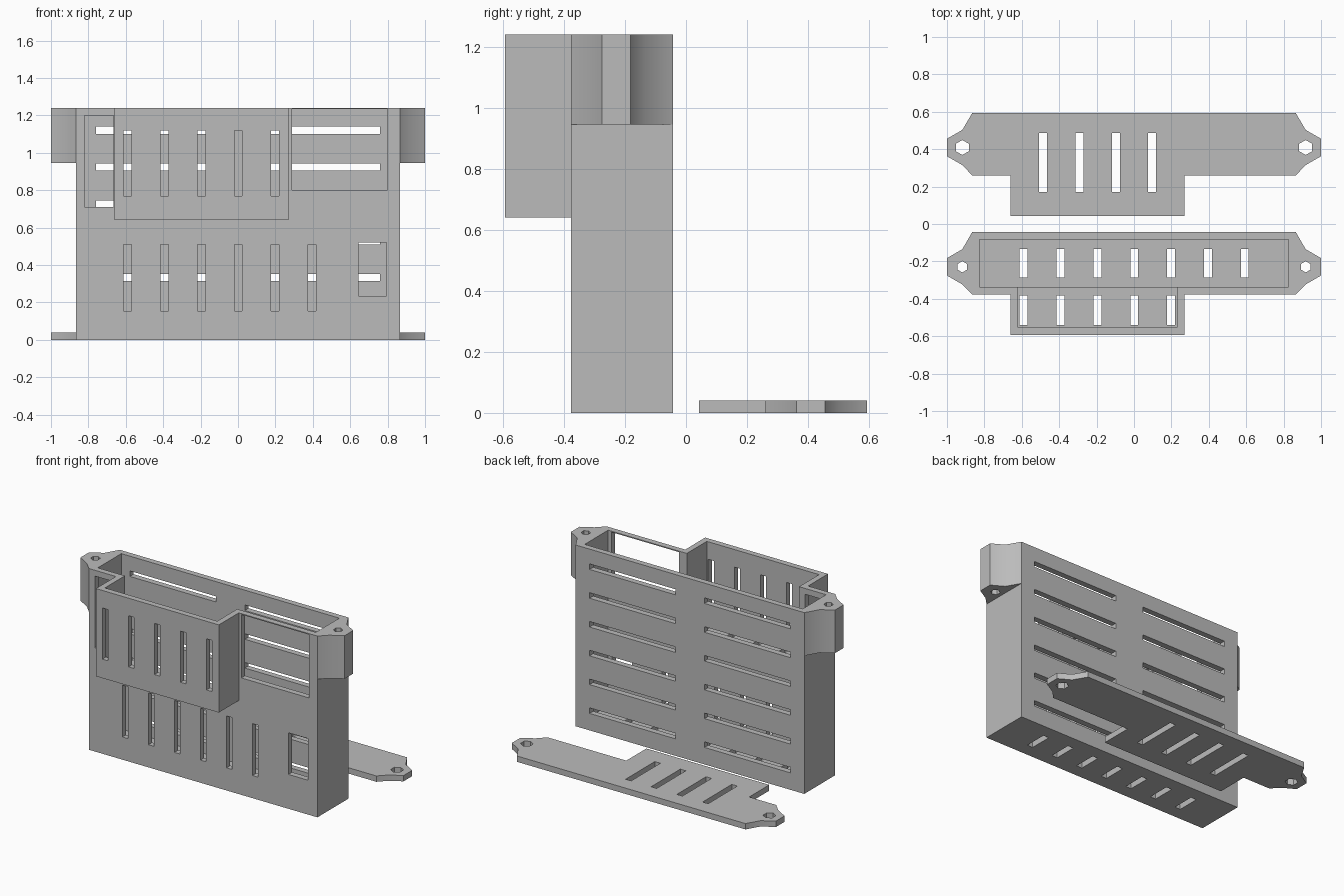
import bpy, bmesh, math

cube = bpy.data.objects.get("Cube")
if cube:
    bpy.data.objects.remove(cube, do_unlink=True)

GREY = bpy.data.materials.new("matte grey")
GREY.use_nodes = True
GREY.diffuse_color = (0.5, 0.5, 0.5, 1)
GREY.node_tree.nodes["Principled BSDF"].inputs["Base Color"].default_value = (0.5, 0.5, 0.5, 1)


def add_prism(bm, points, z0, z1):
    """Extrude a plan outline between two heights."""
    face = bm.faces.new([bm.verts.new((x, y, z0)) for x, y in points])
    top = bmesh.ops.extrude_face_region(bm, geom=[face])["geom"]
    for v in top:
        if isinstance(v, bmesh.types.BMVert):
            v.co.z = z1


def make(name, prisms):
    bm = bmesh.new()
    for points, z0, z1 in prisms:
        add_prism(bm, points, z0, z1)
    bmesh.ops.recalc_face_normals(bm, faces=bm.faces)
    mesh = bpy.data.meshes.new(name)
    bm.to_mesh(mesh)
    bm.free()
    mesh.materials.append(GREY)
    obj = bpy.data.objects.new(name, mesh)
    bpy.context.collection.objects.link(obj)
    return obj


def box(x0, x1, y0, y1, z0, z1):
    return [(x0, y0), (x1, y0), (x1, y1), (x0, y1)], z0, z1


def hexagon(cx, cy, r):
    return [(cx + r * math.sin(i * math.pi / 3), cy + r * math.cos(i * math.pi / 3)) for i in range(6)]


def cut(obj, *groups):
    """Subtract each group of prisms in turn and bake the result."""
    for prisms in groups:
        cutter = make("cutter", prisms)
        cutter.hide_render = True
        mod = obj.modifiers.new("cut", "BOOLEAN")
        mod.operation, mod.solver, mod.object = "DIFFERENCE", "EXACT", cutter
        graph = bpy.context.evaluated_depsgraph_get()
        mesh = bpy.data.meshes.new_from_object(obj.evaluated_get(graph))
        obj.modifiers.clear()
        obj.data = mesh
        bpy.data.objects.remove(cutter, do_unlink=True)


def ear_side(cy, side, r=0.094):
    """Outer four corners of a screw ear, running from +y to -y."""
    return [(side * x, y) for x, y in hexagon(EAR_X, cy, r)[:4]]


def smooth(obj):
    bpy.ops.object.select_all(action="DESELECT")
    obj.select_set(True)
    bpy.context.view_layer.objects.active = obj
    bpy.ops.object.shade_smooth_by_angle(angle=math.radians(32))


# Shared dimensions
W, H, WALL = 0.865, 1.24, 0.04
FRONT, BACK = -0.377, -0.043
BAY_L, BAY_R, BAY_FRONT, BAY_Z = -0.66, 0.27, -0.593, 0.64
EAR_X, EAR_Y, EAR_Z = 0.918, -0.229, 0.945
SLOT = 0.021
columns = [-0.59 + 0.197 * i for i in range(7)]
rows = [0.135 + 0.197 * i for i in range(6)]

# Main case: open-topped box with vents
case = make("case_body", [box(-W, W, FRONT, BACK, 0, H)])
vents = [box(x - SLOT, x + SLOT, FRONT - 0.03, -0.3, 0.155, 0.51) for x in columns[:6]]
vents += [box(x - SLOT, x + SLOT, -0.287, -0.134, -0.03, 0.08) for x in columns]
for z in rows:
    vents += [box(x, x + 0.65, -0.12, 0, z - 0.019, z + 0.019) for x in (-0.76, 0.11)]
windows = [(0.645, 0.795, 0.235, 0.52), (0.29, 0.80, 0.80, 1.233), (-0.82, -0.665, 0.71, 1.20),
           (BAY_L + WALL, BAY_R - WALL, BAY_Z + WALL, H + 0.1)]
vents += [box(x0, x1, FRONT - 0.03, -0.3, z0, z1) for x0, x1, z0, z1 in windows]
cut(case,
    [box(-W + WALL, W - WALL, FRONT + WALL, BACK - WALL, WALL, H + 0.1)],
    vents)

# Raised front bay opening into the case
bay = make("front_bay", [box(BAY_L, BAY_R, BAY_FRONT, FRONT, BAY_Z, H)])
bay_vents = []
for x in columns[:5]:
    bay_vents.append(box(x - SLOT, x + SLOT, BAY_FRONT - 0.03, -0.548, 0.77, 1.12))
    bay_vents.append(box(x - SLOT, x + SLOT, -0.54, -0.382, BAY_Z - 0.03, 0.72))
cut(bay,
    [box(BAY_L + WALL, BAY_R - WALL, BAY_FRONT + WALL, FRONT + 0.1, BAY_Z + WALL, H + 0.1)],
    bay_vents)

# Screw ears at both ends of the case
for name, side in (("left_ear", 1), ("right_ear", -1)):
    outline = [(side * W, BACK)] + ear_side(EAR_Y, side) + [(side * W, FRONT)]
    ear = make(name, [(outline, EAR_Z, H)])
    cut(ear, [(hexagon(side * EAR_X, EAR_Y, 0.03), EAR_Z - 0.1, H + 0.1)])
    smooth(ear)

# Separate lid lying behind the case
LID_Y = 0.409
outline = [(W, -BAY_FRONT)] + ear_side(LID_Y, 1)
outline += [(W, 0.26), (BAY_R, 0.26), (BAY_R, 0.043), (BAY_L, 0.043), (BAY_L, 0.26), (-W, 0.26)]
outline += ear_side(LID_Y, -1)[::-1] + [(-W, -BAY_FRONT)]
lid = make("lid", [(outline, 0, WALL)])
holes = [(hexagon(side * EAR_X, LID_Y, 0.04), -0.1, 0.1) for side in (1, -1)]
holes += [box(x - SLOT, x + SLOT, 0.17, 0.486, -0.1, 0.1) for x in (-0.487, -0.292, -0.097, 0.096)]
cut(lid, holes)
smooth(lid)
